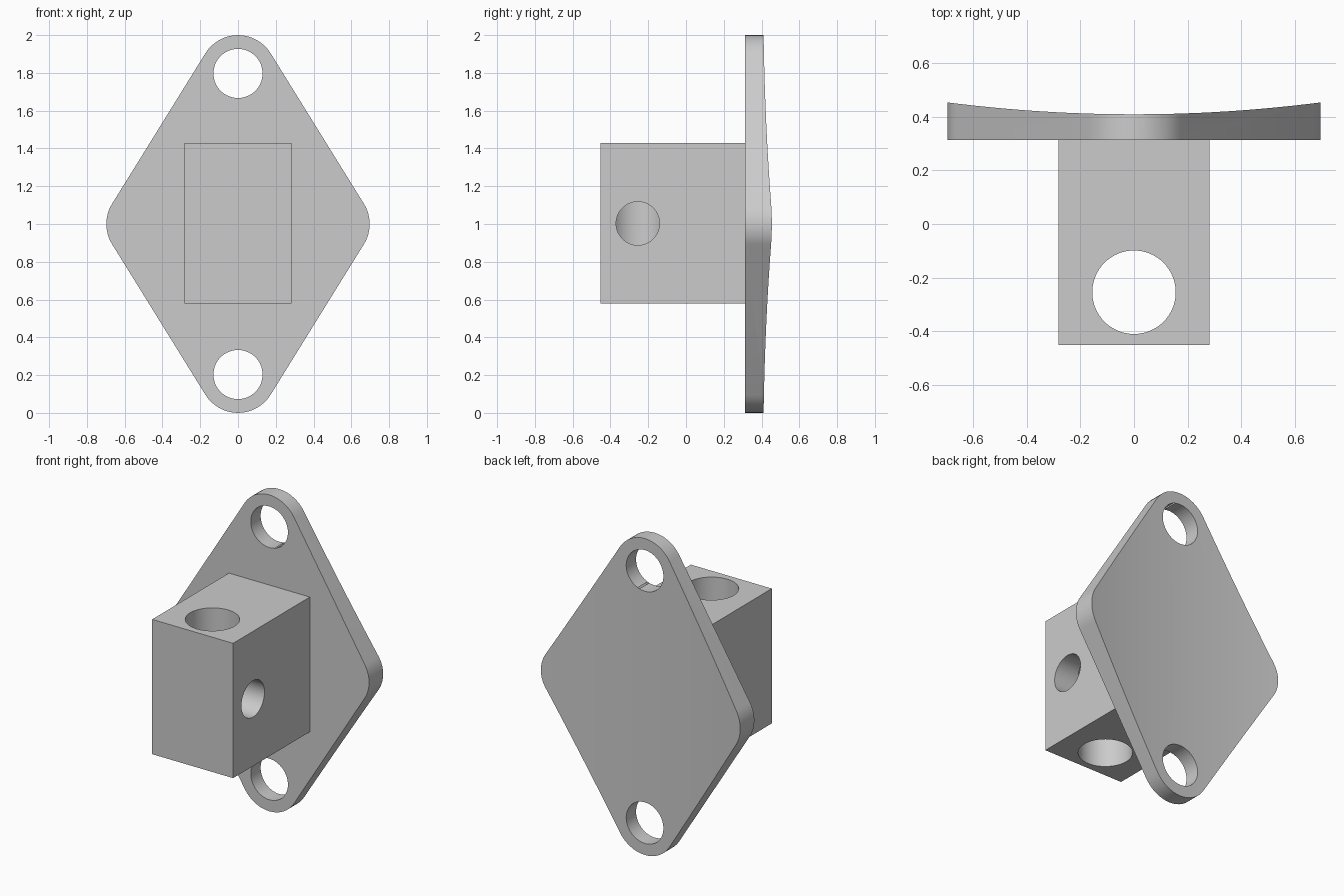
import bpy
import bmesh
from math import cos, sin, pi, sqrt
from mathutils import Vector

cube = bpy.data.objects.get("Cube")
if cube:
    bpy.data.objects.remove(cube, do_unlink=True)

MID_Z = 1.0
PLATE_FRONT = 0.313
PLATE_MID_BACK = 0.41
BACK_RADIUS = 5.5
CORNER = 0.203
REACH_X, REACH_Z = 0.494, 0.797
HOLE_Y = -0.255

grey = bpy.data.materials.new("plain grey")
grey.use_nodes = True
colour = (0.6, 0.6, 0.6, 1)
grey.diffuse_color = colour
grey.node_tree.nodes["Principled BSDF"].inputs["Base Color"].default_value = colour


def prism(name, outline, axis, start, end):
    """Extrude a closed 2D outline along the given axis."""
    place = {
        "x": lambda u, v, w: (w, u, v),
        "y": lambda u, v, w: (u, w, v),
        "z": lambda u, v, w: (u, v, w),
    }[axis]
    bm = bmesh.new()
    face = bm.faces.new([bm.verts.new(place(u, v, start)) for u, v in outline])
    new = bmesh.ops.extrude_face_region(bm, geom=[face])["geom"]
    shift = Vector(place(0, 0, end - start))
    bmesh.ops.translate(bm, vec=shift, verts=[g for g in new if isinstance(g, bmesh.types.BMVert)])
    bmesh.ops.recalc_face_normals(bm, faces=bm.faces)
    mesh = bpy.data.meshes.new(name)
    bm.to_mesh(mesh)
    bm.free()
    mesh.materials.append(grey)
    obj = bpy.data.objects.new(name, mesh)
    bpy.context.collection.objects.link(obj)
    return obj


def circle(u, v, radius, count=64):
    return [(u + radius * cos(2 * pi * i / count), v + radius * sin(2 * pi * i / count))
            for i in range(count)]


def select(obj):
    bpy.ops.object.select_all(action="DESELECT")
    obj.select_set(True)
    bpy.context.view_layer.objects.active = obj


def boolean(obj, tool, operation):
    """Apply a boolean and discard the tool."""
    select(obj)
    mod = obj.modifiers.new("cut", "BOOLEAN")
    mod.operation, mod.solver, mod.object = operation, "EXACT", tool
    bpy.ops.object.modifier_apply(modifier=mod.name)
    bpy.data.objects.remove(tool, do_unlink=True)


# Diamond outline: four equal rounded corners joined by straight sides
length = sqrt(REACH_X ** 2 + REACH_Z ** 2)
tangent = math_angle = Vector((REACH_Z / length, REACH_X / length)).angle_signed(Vector((1, 0)))
outline = []
for k in range(4):
    middle = k * pi / 2
    half = tangent if k % 2 == 0 else pi / 2 - tangent
    cx, cz = REACH_X * round(cos(middle)), MID_Z + REACH_Z * round(sin(middle))
    for i in range(17):
        a = middle + half * (i / 8 - 1)
        outline.append((cx + CORNER * cos(a), cz + CORNER * sin(a)))
plate = prism("mounting_plate", outline, "y", PLATE_FRONT, 0.6)

# Hollow cylindrical back of the plate
arc = [(x, PLATE_MID_BACK + BACK_RADIUS - sqrt(BACK_RADIUS ** 2 - x * x))
       for x in [0.8 - i / 20 for i in range(33)]]
boolean(plate, prism("back_cutter", [(-0.8, 0.8), (0.8, 0.8)] + arc, "z", -0.2, 2.2), "DIFFERENCE")

# Screw holes
for side in (-1, 1):
    hole = circle(0, MID_Z + side * REACH_Z, 0.13)
    boolean(plate, prism("screw_hole_cutter", hole, "y", 0.2, 0.7), "DIFFERENCE")

# Block with a vertical through bore and a side bore that meets it
w, front = 0.283, -0.453
block = prism("holder_block", [(-w, front), (w, front), (w, PLATE_FRONT), (-w, PLATE_FRONT)],
              "z", 0.578, 1.43)
boolean(block, prism("bore_cutter", circle(0, HOLE_Y, 0.156), "z", 0.3, 1.7), "DIFFERENCE")
boolean(block, prism("side_bore_cutter", circle(HOLE_Y, 1.003, 0.115), "x", 0, 0.5), "DIFFERENCE")

for obj in (plate, block):
    select(obj)
    bpy.ops.object.shade_smooth_by_angle()
